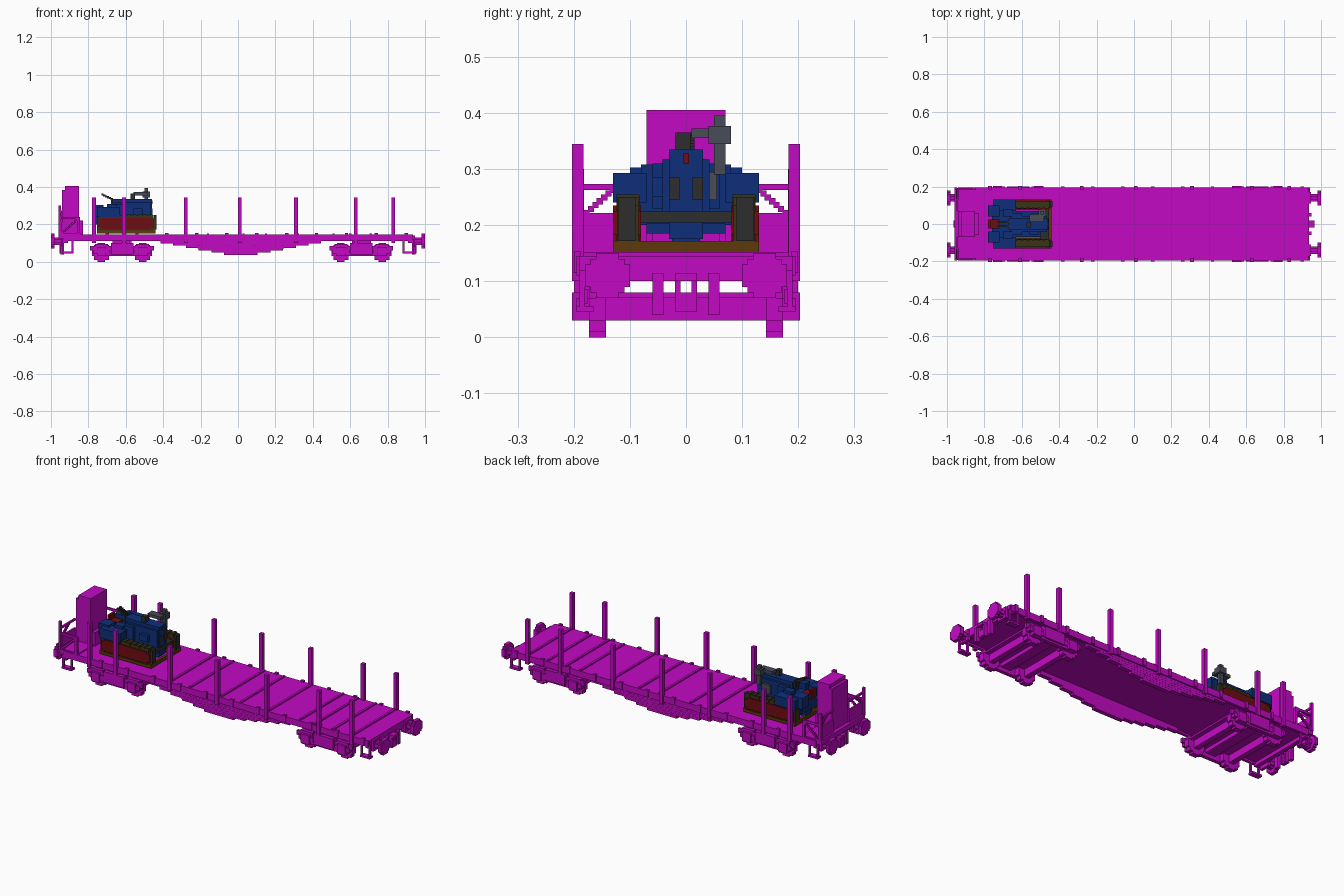
import bpy, bmesh, math
from mathutils import Matrix, Vector

old = bpy.data.objects.get("Cube")
if old:
    bpy.data.objects.remove(old, do_unlink=True)


def material(name, *rgb):
    mat = bpy.data.materials.new(name)
    mat.use_nodes = True
    mat.diffuse_color = (*rgb, 1)
    mat.node_tree.nodes["Principled BSDF"].inputs["Base Color"].default_value = (*rgb, 1)
    return mat


magenta = material("magenta", .55, .003, .55)
blue = material("dark blue", .004, .028, .19)
red = material("dark red", .16, .004, .006)
brown = material("wood brown", .11, .042, .003)
olive = material("track olive", .042, .034, .008)
charcoal = material("charcoal", .026, .026, .026)
slate = material("slate grey", .065, .07, .095)


class Part:
    """Collects blocks given by their limits; becomes one object when the with-block ends."""

    def __init__(self, name, mat):
        self.name, self.mat = name, mat

    def __enter__(self):
        self.mesh = bmesh.new()
        return self

    def __exit__(self, *error):
        data = bpy.data.meshes.new(self.name)
        self.mesh.to_mesh(data)
        self.mesh.free()
        data.materials.append(self.mat)
        bpy.context.collection.objects.link(bpy.data.objects.new(self.name, data))

    def box(self, x, y, z):
        low, high = (Vector(corner) for corner in zip(x, y, z))
        place = Matrix.Translation((low + high) / 2) @ Matrix.Diagonal((*(high - low), 1))
        bmesh.ops.create_cube(self.mesh, size=1, matrix=place)

    def across(self, x, half, z):
        """One block centred on the long axis."""
        self.box(x, (-half, half), z)

    def pair(self, x, y, z):
        """A block and its mirror image on the other side."""
        self.box(x, y, z)
        self.box(x, (-y[1], -y[0]), z)

    def disc(self, axis, depth, centre, height, radius):
        """A mirrored pair of stepped round discs, made of stacked slabs."""
        step = .01
        count = round(2 * radius / step)
        for i in range(count):
            rise = (i + .5) * step - radius
            half = max(step / 2, round(math.sqrt(radius ** 2 - rise ** 2) / step) * step)
            z = around(height + rise, step / 2)
            if axis == "x":
                self.pair(depth, around(centre, half), z)
            else:
                self.pair(around(centre, half), depth, z)

    def strut(self, start, end, size=.011):
        """A mirrored pair of stair-stepped diagonals."""
        start, end = Vector(start), Vector(end)
        count = max(1, round((end - start).length / size))
        for i in range(count + 1):
            point = start.lerp(end, i / count)
            self.pair(*(around(value, size / 2) for value in point))


def around(centre, half):
    return centre - half, centre + half


def outward(side, near, far):
    """Limits along x measured from the middle towards one end."""
    return sorted((side * near, side * far))


# Main levels and lines of the wagon
deck_top = .145
rim = .19
sill_bottom = .1
ends = (("right", -1), ("left", 1))

# Deck with cross ribs
with Part("deck", magenta) as deck:
    deck.across(x=around(0, .93), half=rim, z=(.12, deck_top))
    deck.pair(x=around(0, .93), y=(.18, .195), z=(.11, deck_top))
    for x in (-.28, -.16, .03, .15, .32, .51, .6, .71, .83):
        deck.across(x=around(x, .006), half=rim, z=(.14, .152))
    for name, side in ends:
        deck.across(x=outward(side, .91, .935), half=rim, z=(sill_bottom, deck_top))

# Side sills, deepest in the middle
with Part("fishbelly_sills", magenta) as sills:
    for i in range(6):
        span, bottom = around(.015, .09 + .068 * i), .036 + .0125 * i
        sills.pair(x=span, y=(.165, .18), z=(bottom, .125))
        sills.pair(x=span, y=(.18, .188), z=(bottom, bottom + .012))
    for i in range(4):
        sills.pair(x=around(.15 * i - .21, .006), y=(.18, rim), z=(.07, .125))

with Part("stakes", magenta) as stakes:
    for x in (-.77, -.61, -.28, .01, .31, .63, .83):
        stakes.pair(x=around(x, .01), y=(.183, .203), z=(sill_bottom, .345))

with Part("lashing_brackets", magenta) as brackets:
    for i in range(11):
        brackets.pair(x=around(.16 * i - .7, .009), y=(.187, .2), z=(.115, .153))

# Bogies with wheels, axles, axle boxes and springs
for name, middle in (("right", -.62), ("left", .66)):
    with Part(name + "_bogie_frame", magenta) as frame, Part(name + "_bogie_wheels", magenta) as wheels:
        frame.pair(x=around(middle, .17), y=(.175, .188), z=(.06, .085))
        frame.pair(x=around(middle, .06), y=(.17, .2), z=(.04, sill_bottom))
        frame.pair(x=around(middle, .09), y=(.17, rim), z=(.03, .05))
        frame.across(x=around(middle, .15), half=.16, z=(.07, .08))
        frame.across(x=around(middle, .03), half=.18, z=(.05, .08))
        frame.pair(x=around(middle, .05), y=(.11, .18), z=(.07, .125))
        for x in around(middle, .11):
            wheels.disc("y", depth=(.143, .173), centre=x, height=.05, radius=.05)
            wheels.across(x=around(x, .015), half=.16, z=(.03, .07))
            frame.pair(x=around(x, .025), y=(.17, .203), z=(.03, .08))
            frame.pair(x=around(x, .045), y=(.17, .195), z=(.045, .07))
            frame.pair(x=around(x, .035), y=(.17, rim), z=(.07, .095))

# Buffers, couplings, hoses and steps at both ends
for name, side in ends:
    with Part(name + "_buffers", magenta) as buffers:
        buffers.disc("x", depth=outward(side, .98, 1), centre=.14, height=.11, radius=.04)
        buffers.disc("x", depth=outward(side, .93, .98), centre=.14, height=.11, radius=.02)
        buffers.pair(x=outward(side, .93, .945), y=(.11, .17), z=(.08, .14))
    with Part(name + "_coupling", magenta) as coupling:
        coupling.pair(x=outward(side, .93, .955), y=(.01, .02), z=(.045, .11))
        coupling.across(x=outward(side, .93, .965), half=.02, z=(sill_bottom, .115))
        coupling.across(x=outward(side, .94, .955), half=.02, z=(.045, .08))
        coupling.pair(x=outward(side, .93, .95), y=(.04, .06), z=(.04, .115))
    with Part(name + "_steps", magenta) as steps:
        for x in (.88, .93):
            steps.pair(x=outward(side, x, x + .01), y=(.18, rim), z=(.045, .12))
        steps.pair(x=outward(side, .88, .94), y=(.165, .195), z=(.045, .055))

# Brake platform with cabin and railings
with Part("brake_cabin", magenta) as cabin:
    cabin.across(x=(-.925, -.85), half=.07, z=(deck_top, .405))
    cabin.across(x=(-.94, -.92), half=.07, z=(deck_top, .385))
    cabin.across(x=(-.85, -.83), half=.06, z=(deck_top, .22))

with Part("platform_rails", magenta) as rails:
    back = (-.95, -.94)
    rails.across(x=(-.96, -.84), half=rim, z=(.125, .152))
    rails.pair(x=back, y=(.07, rim), z=(deck_top, .222))
    rails.pair(x=back, y=(.07, rim), z=(.263, .273))
    rails.strut(start=(-.945, .13, .263), end=(-.945, .185, .215))
    for x, top in ((-.953, .3), (-.853, .24)):
        rails.pair(x=around(x, .007), y=(.182, .195), z=(deck_top, top))
    rails.pair(x=(-.95, -.85), y=(.183, .193), z=(.228, .24))
    rails.strut(start=(-.945, .188, .15), end=(-.855, .188, .23))

# Crawler tractor: timbers and tracks
track_rear, track_front = -.755, -.44
track_middle = (track_rear + track_front) / 2
track_y = (.085, .122)

with Part("timber_supports", brown) as timbers:
    timbers.pair(x=(track_rear, track_front), y=(.075, .13), z=(.152, .167))
    for x in (track_rear, track_front - .015):
        timbers.across(x=(x, x + .015), half=.13, z=(.152, .172))

with Part("tracks", olive) as tracks:
    tracks.pair(x=(track_rear, track_front), y=track_y, z=(.172, .235))
    tracks.pair(x=around(track_middle, .145), y=track_y, z=(.163, .25))
    for i in range(10):
        tracks.pair(x=around(track_middle + .029 * (i - 4.5), .008), y=(.083, .124), z=(.16, .255))

with Part("track_frames", red) as panels:
    panels.pair(x=around(track_middle, .13), y=(.08, .13), z=(.172, .235))
    panels.pair(x=around(track_middle, .148), y=(.08, .13), z=(.182, .225))

with Part("track_end_pads", charcoal) as pads:
    pads.pair(x=(-.45, track_front + .003), y=(.09, .12), z=(.172, .25))
    pads.across(x=(-.5, -.455), half=.09, z=(.205, .225))

# Tractor body
with Part("tractor_hood", blue) as hood:
    hood.across(x=(-.67, -.46), half=.03, z=(.175, .335))
    hood.across(x=(-.66, -.465), half=.042, z=(.22, .318))
    hood.across(x=(-.65, -.6), half=.06, z=(.23, .31))
    hood.across(x=(-.75, -.47), half=.025, z=(.165, .23))
    hood.across(x=(-.7, -.49), half=.07, z=(.185, .203))
    hood.box(x=(-.56, -.51), y=(-.06, -.04), z=(.25, .285))

with Part("tractor_fenders", blue) as fenders:
    fenders.across(x=(-.76, -.65), half=.085, z=(.2, .275))
    fenders.pair(x=(-.755, -.63), y=(.07, .13), z=(.24, .293))
    fenders.pair(x=(-.78, -.72), y=(.04, .1), z=(.24, .303))
    fenders.pair(x=(-.7, -.65), y=(.04, .08), z=(.27, .308))

with Part("tractor_seat", red) as seat:
    seat.across(x=(-.775, -.72), half=.025, z=(.27, .29))
    seat.across(x=(-.78, -.768), half=.025, z=(.27, .318))

with Part("radiator_badge_plate", red) as plate:
    plate.across(x=(-.463, -.457), half=.005, z=(.31, .328))

with Part("radiator_grilles", charcoal) as grilles:
    grilles.pair(x=(-.464, -.457), y=(.012, .03), z=(.245, .285))

with Part("air_intake", charcoal) as intake:
    intake.box(x=(-.575, -.55), y=(-.02, .008), z=(.33, .365))

with Part("control_levers", charcoal) as levers:
    levers.pair(x=(-.68, -.67), y=(.01, .02), z=(.3, .335))
    levers.strut(start=(-.675, .01, .335), end=(-.725, .01, .36))

with Part("exhaust_stack", slate) as stack:
    stack.box(x=(-.5, -.48), y=(.05, .07), z=(.29, .395))
    stack.box(x=(-.51, -.47), y=(.04, .08), z=(.345, .377))
    stack.box(x=(-.56, -.48), y=(.01, .05), z=(.355, .372))
    stack.box(x=(-.55, -.5), y=(.042, .055), z=(.245, .295))
